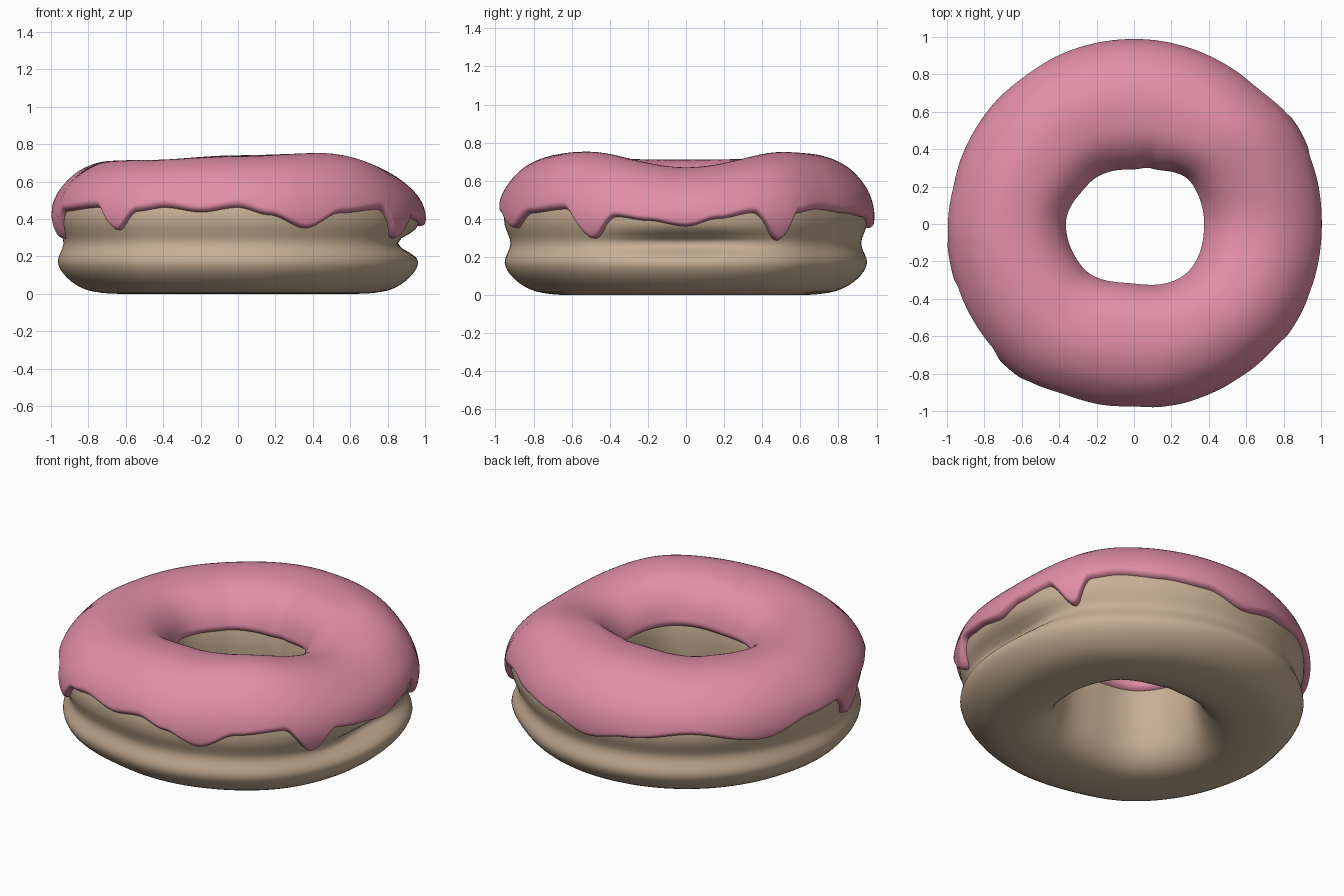
import bpy, bmesh, math

if "Cube" in bpy.data.objects:
    bpy.data.objects.remove(bpy.data.objects["Cube"])

THICK = 0.035

def smooth(x):
    x = min(1, max(0, x))
    return x * x * (3 - 2 * x)

def ring(table, deg):
    """Smooth periodic interpolation of (angle, value) pairs."""
    deg %= 360
    pts = [(table[-1][0] - 360, table[-1][1])] + table + [(table[0][0] + 360, table[0][1])]
    for (a, va), (b, vb) in zip(pts, pts[1:]):
        if a <= deg <= b:
            return va + (vb - va) * smooth((deg - a) / (b - a))

# Cross-section of the dough (r, z): bottom, outer side, top, hole
PROFILE = [(.64, 0), (.80, .02), (.905, .085), (.955, .17), (.925, .27), (.955, .37),
           (.955, .45), (.92, .54), (.84, .63), (.74, .68), (.64, .69), (.53, .67),
           (.45, .61), (.405, .53), (.385, .43), (.385, .32), (.40, .20), (.44, .09), (.52, .02)]
# Hand-made unevenness around the ring
HOLE = [(0, .36), (37, .37), (72, .305), (90, .285), (140, .315), (180, .355),
        (220, .35), (265, .31), (322, .38)]
OUTER = [(0, 1.0), (30, 1.015), (52, .985), (128, .985), (165, .985), (185, 1.0),
         (230, 1.02), (258, .985), (290, .99), (325, 1.01)]
HEIGHT = [(0, .67), (50, .75), (90, .74), (135, .715), (180, .71), (225, .715),
          (270, .735), (310, .752)]
# Lower edge of the icing, with drips
EDGE = [(0, .36), (10, .40), (21, .43), (30, .285), (36, .43), (45, .45), (60, .43),
        (75, .41), (90, .35), (105, .39), (126, .43), (152, .36), (170, .42), (184, .43),
        (192, .295), (200, .44), (221, .46), (230, .34), (237, .44), (246, .46),
        (258, .435), (270, .46), (280, .42), (292, .35), (304, .43), (320, .45),
        (330, .295), (338, .41), (348, .39)]

def section(t):
    """Catmull-Rom point on the closed profile, t in knot units."""
    n, i = len(PROFILE), math.floor(t)
    f = t - i
    p = [PROFILE[(i + k) % n] for k in (-1, 0, 1, 2)]
    return [.5 * (2 * b + (c - a) * f + (2 * a - 5 * b + 4 * c - d) * f * f
                  + (3 * b - a - 3 * c + d) * f ** 3) for a, b, c, d in zip(*p)]

def dough_point(t, deg, notch=True):
    r, z = section(t)
    w = smooth((r - .36) / .6)
    z2 = z * (1 + ((ring(HEIGHT, deg) - THICK) / .69 - 1) * smooth((z - .3) / .35))
    r2 = r + w * (ring(OUTER, deg) - .99) + (1 - w) * (ring(HOLE, deg) - .355)
    if notch and r > .7:   # deeper crease on the right side
        d = (deg + 180) % 360 - 180
        r2 -= .09 * math.exp(-(d / 22) ** 2) * math.exp(-((z - .27) / .05) ** 2)
    return r2, max(0, z2)

def offset_point(t, deg, dist):
    r, z = dough_point(t, deg, False)
    r0, z0 = dough_point(t - .05, deg, False)
    r1, z1 = dough_point(t + .05, deg, False)
    dr, dz = r1 - r0, z1 - z0
    k = dist / math.hypot(dr, dz)
    return r + dz * k, z - dr * k

def find_t(deg, target, lo, hi):
    rising = dough_point(hi, deg)[1] > dough_point(lo, deg)[1]
    for _ in range(25):
        mid = (lo + hi) / 2
        if (dough_point(mid, deg)[1] < target) == rising:
            lo = mid
        else:
            hi = mid
    return lo

def lathe(name, sections, color):
    """Join closed (r, z) sections spread around the z axis."""
    bm = bmesh.new()
    n = len(sections)
    rows = []
    for i, sec in enumerate(sections):
        a = 2 * math.pi * i / n
        rows.append([bm.verts.new((r * math.cos(a), r * math.sin(a), z)) for r, z in sec])
    m = len(rows[0])
    for i in range(n):
        p, q = rows[i], rows[(i + 1) % n]
        for j in range(m):
            k = (j + 1) % m
            bm.faces.new((p[j], q[j], q[k], p[k]))
    bmesh.ops.recalc_face_normals(bm, faces=bm.faces)
    for f in bm.faces:
        f.smooth = True
    me = bpy.data.meshes.new(name)
    bm.to_mesh(me)
    bm.free()
    mat = bpy.data.materials.new(name)
    mat.diffuse_color = color
    mat.use_nodes = True
    mat.node_tree.nodes["Principled BSDF"].inputs["Base Color"].default_value = mat.diffuse_color
    me.materials.append(mat)
    ob = bpy.data.objects.new(name, me)
    bpy.context.collection.objects.link(ob)
    return ob

# Dough ring
N = 120
lathe("dough", [[dough_point(j * len(PROFILE) / 76, 360 * i / N) for j in range(76)]
                for i in range(N)], (.58, .43, .30, 1))

# Icing shell with rounded edges and drips
M, K = 300, 56
shell = []
for i in range(M):
    deg = 360 * i / M
    t0 = find_t(deg, ring(EDGE, deg), 3.6, 8)
    t1 = find_t(deg, .47, 12, 15)
    sec = []
    for j in range(K + 1):
        s = (1 - math.cos(math.pi * j / K)) / 2
        e = min(s, 1 - s) * (t1 - t0) / .35
        bulge = math.sqrt(1 - (1 - min(1, e)) ** 2)
        sec.append(offset_point(t0 + s * (t1 - t0), deg, -.012 + (THICK + .012) * bulge))
    sec += [offset_point(t1 + (t0 - t1) * j / 16, deg, -.014) for j in range(1, 16)]
    shell.append(sec)
lathe("icing", shell, (.76, .27, .39, 1))
